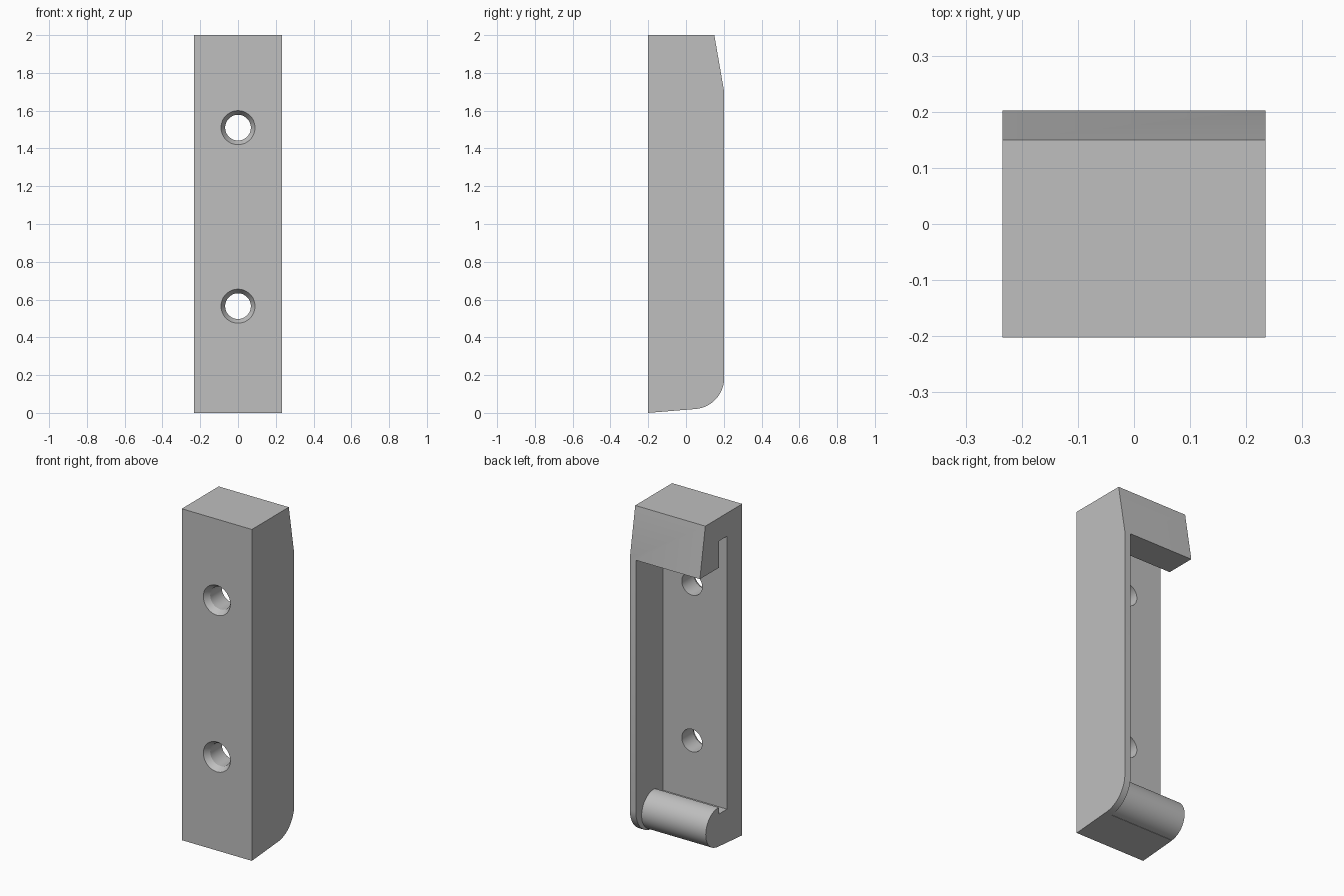
import bpy, bmesh
from math import sin, cos, radians

cube = bpy.data.objects.get("Cube")
if cube:
    bpy.data.objects.remove(cube, do_unlink=True)

HALF = 0.234      # half width across x
WALL = 0.194      # inner face of the side wall

grey = bpy.data.materials.new("plain grey")
grey.use_nodes = True
colour = (0.52, 0.52, 0.52, 1)
grey.diffuse_color = colour
grey.node_tree.nodes["Principled BSDF"].inputs["Base Color"].default_value = colour


def arc(cy, cz, r, start, end, steps):
    angles = [radians(start + (end - start) * i / steps) for i in range(steps + 1)]
    return [(cy + r * cos(a), cz + r * sin(a)) for a in angles]


def finish(name, bm):
    bmesh.ops.recalc_face_normals(bm, faces=bm.faces)
    mesh = bpy.data.meshes.new(name)
    bm.to_mesh(mesh)
    bm.free()
    mesh.materials.append(grey)
    obj = bpy.data.objects.new(name, mesh)
    bpy.context.collection.objects.link(obj)
    return obj


def extrude_x(name, profile, x0, x1):
    """Prism along x from a (y, z) outline."""
    bm = bmesh.new()
    face = bm.faces.new([bm.verts.new((x0, y, z)) for y, z in profile])
    new = bmesh.ops.extrude_face_region(bm, geom=[face])["geom"]
    verts = [v for v in new if isinstance(v, bmesh.types.BMVert)]
    bmesh.ops.translate(bm, verts=verts, vec=(x1 - x0, 0, 0))
    return finish(name, bm)


def revolve_y(name, profile, z, steps=48):
    """Closed plug around a y-parallel axis from (radius, y) rings."""
    bm = bmesh.new()
    rings = [[bm.verts.new((r * cos(radians(360 * i / steps)), y,
                            z + r * sin(radians(360 * i / steps))))
              for i in range(steps)] for r, y in profile]
    for a, b in zip(rings, rings[1:]):
        for i in range(steps):
            j = (i + 1) % steps
            bm.faces.new((a[i], a[j], b[j], b[i]))
    bm.faces.new(rings[0])
    bm.faces.new(rings[-1])
    return finish(name, bm)


# Solid body with tapered top and rounded lower back corner
outline = [(-0.202, 0), (-0.202, 2), (0.15, 2), (0.202, 1.7)]
outline += arc(0.037, 0.185, 0.165, 0, -86, 24)
body = extrude_x("bracket_body", outline, -HALF, HALF)

# Cavity: leaves back plate, top hook, rounded bottom lip and one side wall
cavity = [(-0.057, 0.213), (-0.057, 1.86), (0.02, 1.86), (0.02, 1.7),
          (0.3, 1.7), (0.3, -0.1), (0.04, -0.1)]
cavity += arc(0.03, 0.137, 0.116, -85, 95, 32)
cavity += [(0.02, 0.213)]
cutters = [extrude_x("cavity_cutter", cavity, -0.3, WALL)]

# Countersunk screw holes
hole = [(0.11, -0.222), (0.09, -0.202), (0.068, -0.168), (0.068, 0.0)]
for label, z in (("lower", 0.565), ("upper", 1.51)):
    cutters.append(revolve_y(label + "_hole_cutter", hole, z))

bpy.context.view_layer.objects.active = body
body.select_set(True)
for cutter in cutters:
    mod = body.modifiers.new(cutter.name, 'BOOLEAN')
    mod.operation = 'DIFFERENCE'
    mod.solver = 'EXACT'
    mod.object = cutter
    bpy.ops.object.modifier_apply(modifier=mod.name)
for cutter in cutters:
    bpy.data.objects.remove(cutter, do_unlink=True)

bpy.ops.object.shade_smooth_by_angle(angle=radians(25))
